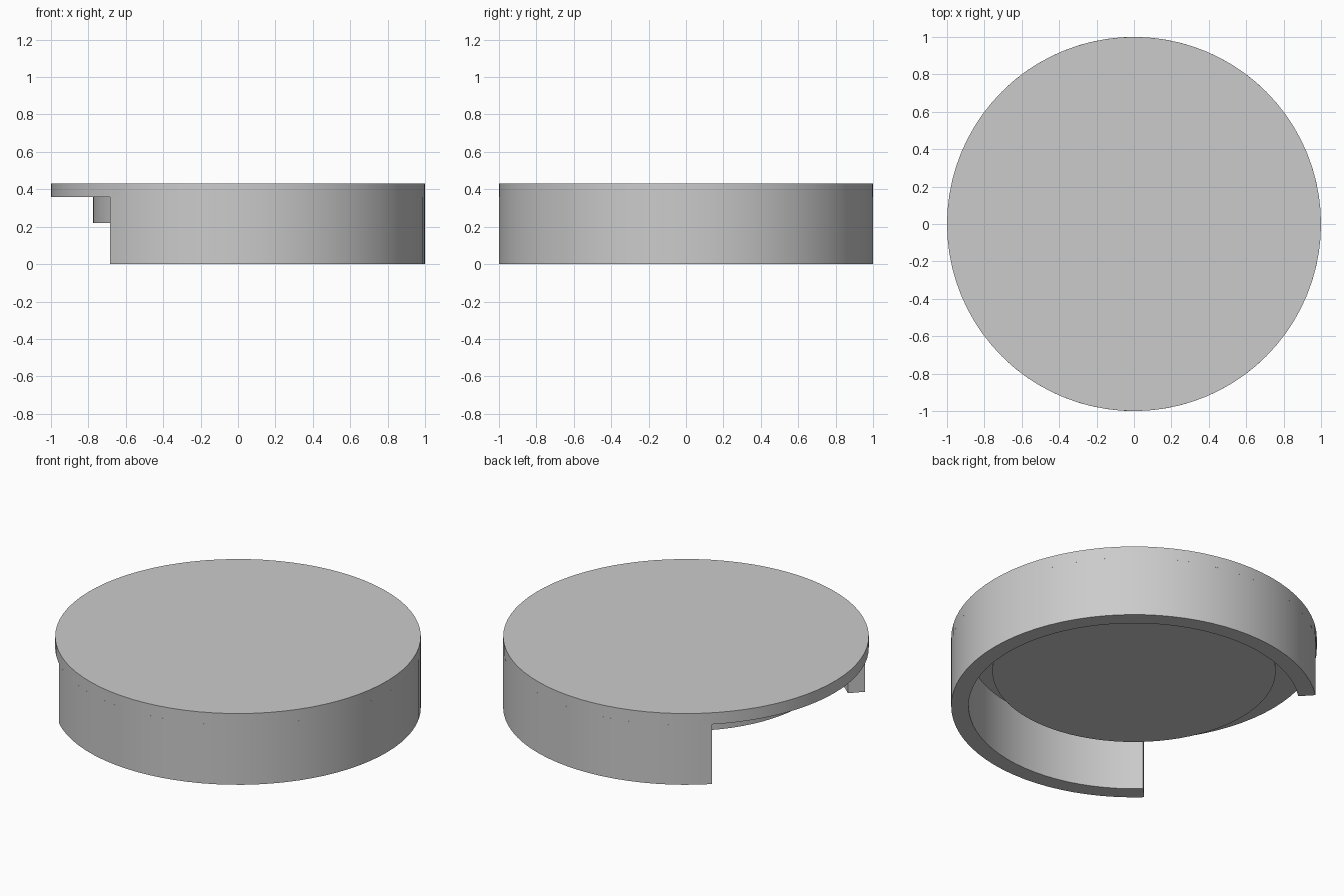
import bpy, bmesh
from math import cos, sin, radians

if "Cube" in bpy.data.objects:
    bpy.data.objects.remove(bpy.data.objects["Cube"], do_unlink=True)

GREY = (0.6, 0.6, 0.6, 1.0)
mat = bpy.data.materials.new("light grey")
mat.use_nodes = True
mat.diffuse_color = GREY
mat.node_tree.nodes["Principled BSDF"].inputs["Base Color"].default_value = GREY


def finish(obj, name):
    """Name, colour and smooth one part, keeping its rims sharp."""
    obj.name = obj.data.name = name
    obj.data.materials.append(mat)
    bpy.ops.object.select_all(action="DESELECT")
    obj.select_set(True)
    bpy.context.view_layer.objects.active = obj
    bpy.ops.object.shade_smooth_by_angle(angle=radians(30))


def disc(name, radius, bottom, top):
    bpy.ops.mesh.primitive_cylinder_add(
        vertices=80, radius=radius, depth=top - bottom,
        location=(0, 0, (bottom + top) / 2))
    finish(bpy.context.object, name)


def arc_wall(name, inner, outer, bottom, top, start, end, steps):
    """Sweep a rectangular section round z from start to end degrees."""
    section = [(inner, bottom), (outer, bottom), (outer, top), (inner, top)]
    bm = bmesh.new()
    rings = []
    for i in range(steps + 1):
        a = radians(start + (end - start) * i / steps)
        rings.append([bm.verts.new((r * cos(a), r * sin(a), z)) for r, z in section])
    for a, b in zip(rings, rings[1:]):
        for k in range(4):
            n = (k + 1) % 4
            bm.faces.new((a[k], a[n], b[n], b[k]))
    bm.faces.new(rings[0])
    bm.faces.new(rings[-1])
    bmesh.ops.recalc_face_normals(bm, faces=bm.faces)
    mesh = bpy.data.meshes.new(name)
    bm.to_mesh(mesh)
    bm.free()
    obj = bpy.data.objects.new(name, mesh)
    bpy.context.collection.objects.link(obj)
    finish(obj, name)


# Flat lid, the plug under it, and the skirt open towards -x
disc("lid_plate", 1.0, 0.36, 0.43)
disc("inner_plug", 0.775, 0.22, 0.36)
arc_wall("outer_skirt", 0.905, 1.0, 0.0, 0.36, -133.2, 133.2, 60)
